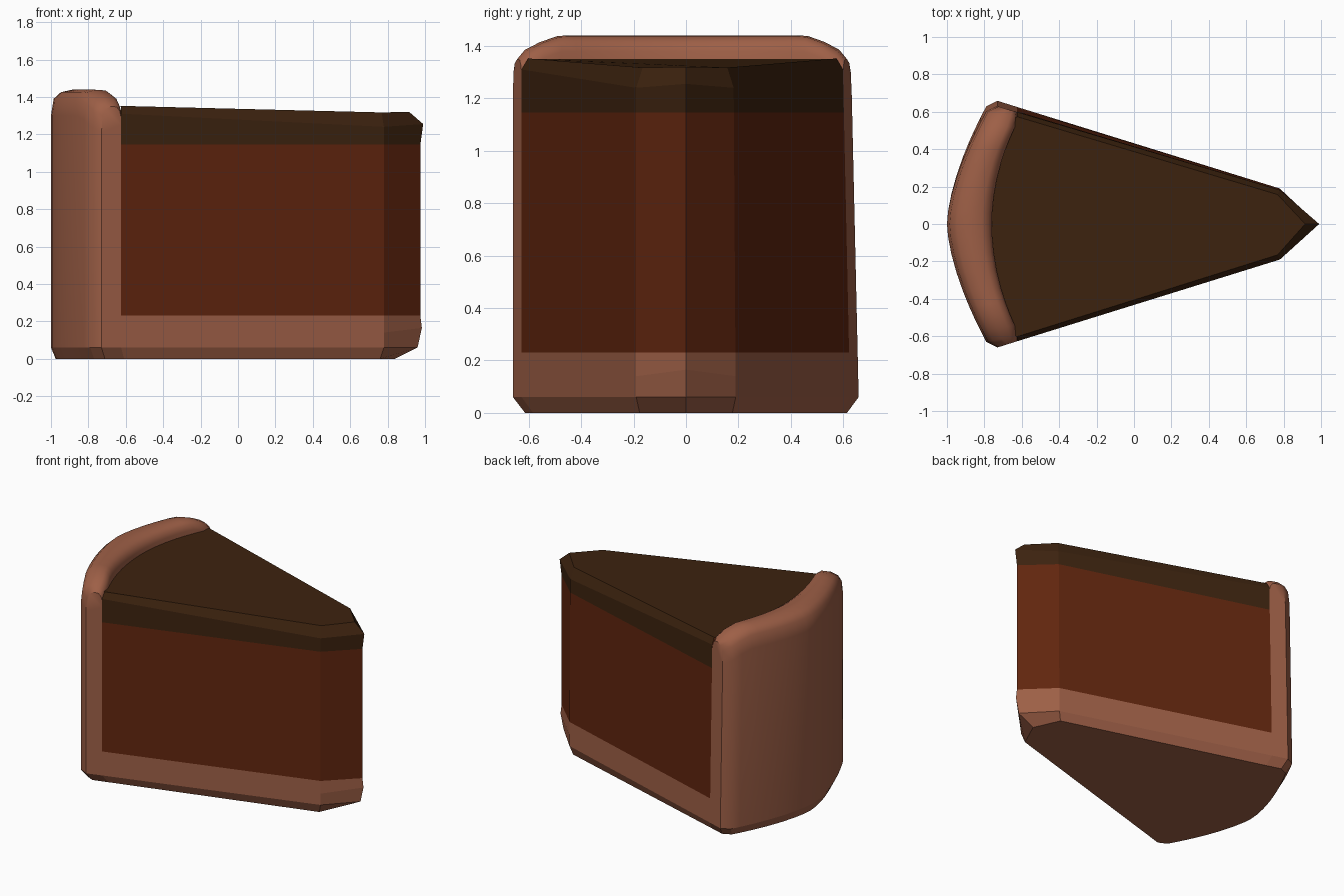
import bpy, bmesh
from mathutils import Vector

if "Cube" in bpy.data.objects:
    bpy.data.objects.remove(bpy.data.objects["Cube"])


def material(name, rgb):
    m = bpy.data.materials.new(name)
    m.diffuse_color = (*rgb, 1)
    m.use_nodes = True
    m.node_tree.nodes["Principled BSDF"].inputs["Base Color"].default_value = m.diffuse_color
    return m


CRUST = material("crust_brown", (0.34, 0.115, 0.062))
FILLING = material("filling_red_brown", (0.118, 0.0185, 0.0045))
TOPPING = material("topping_dark_brown", (0.046, 0.0165, 0.0047))


def lean(p):
    # the cut on the +y side leans slightly inwards towards the top
    x, y, z = p
    return (x, y * (1 - 0.045 * z / 1.3) if y > 0 else y, z)


def loft(name, rows, mat, closed=False, caps=(), skip_last=False, smooth=False):
    """Bridge equal-length rows of points; caps lists extra end polygons."""
    bm = bmesh.new()
    grid = [[bm.verts.new(lean(p)) for p in row] for row in rows]
    n = len(rows[0])
    count = n if closed else n - 1
    if skip_last:
        count -= 1
    for a, b in zip(grid, grid[1:]):
        for i in range(count):
            j = (i + 1) % n
            bm.faces.new((a[i], a[j], b[j], b[i]))
    for row, extra in caps:
        bm.faces.new(grid[row] + [bm.verts.new(lean(p)) for p in extra])
    bmesh.ops.recalc_face_normals(bm, faces=bm.faces)
    centre = Vector((-0.1, 0, 0.7))
    if sum(f.normal.dot(f.calc_center_median() - centre) * f.calc_area() for f in bm.faces) < 0:
        bmesh.ops.reverse_faces(bm, faces=bm.faces)
    me = bpy.data.meshes.new(name)
    bm.to_mesh(me)
    bm.free()
    me.materials.append(mat)
    ob = bpy.data.objects.new(name, me)
    bpy.context.collection.objects.link(ob)
    if smooth:
        bpy.ops.object.select_all(action='DESELECT')
        ob.select_set(True)
        bpy.context.view_layer.objects.active = ob
        bpy.ops.object.shade_smooth_by_angle(angle=0.7)
    return ob


def wedge(z, tip, inset=0.0, z_back=None, z_tip=None):
    """Open outline of the slice: back corner, shoulder, tip and mirror."""
    zb = z if z_back is None else z_back
    zt = z if z_tip is None else z_tip
    return [(-0.625, -0.627 + inset, zb), (0.78 - inset / 2, -0.19 + inset, z), (tip, 0, zt),
            (0.78 - inset / 2, 0.19 - inset, z), (-0.625, 0.627 - inset, zb)]


def outer(y):
    if abs(y) > 0.64:
        return Vector((-0.73, y))
    return Vector((-1 + 0.44 * abs(y) ** 1.6, y))


def inner(y):
    yi = y * 0.95
    return Vector((min(-0.625, -0.76 + 0.15 * (yi / 0.6) ** 2), yi))


# stations along the crust arc: y and ridge height
half = [(0.07, 1.44), (0.16, 1.44), (0.26, 1.44), (0.36, 1.44), (0.44, 1.44),
        (0.50, 1.438), (0.57, 1.415), (0.63, 1.385), (0.66, 1.35)]
stations = [(-y, h) for y, h in reversed(half)] + [(0, 1.44)] + half


def crust_section(y, h):
    o, i = outer(y), inner(y)
    prof = [(0, 0.06), (0, h - 0.14), (0.06, h - 0.05), (0.22, h - 0.015), (0.5, h),
            (0.78, h - 0.004), (0.93, h - 0.025), (1, h - 0.06), (1, 1.25), (1, 0.06)]
    return [(*o.lerp(i, f), z) for f, z in prof]


# Raised outer crust
loft("crust_wall", [crust_section(y, h) for y, h in stations], CRUST,
     caps=[(0, []), (-1, [])], skip_last=True, smooth=True)

# Underside with a bevelled rim
rim = [(*outer(y), 0.06) for y, h in reversed(stations)] + wedge(0.06, 0.96)
floor = []
for x, y, z in rim:
    s = 0.84 / 0.96 if x > 0.9 else 0.975
    floor.append((x * s, y * 0.93, 0.0))
loft("crust_underside", [floor, rim], CRUST, closed=True, caps=[(0, [])])

# Crust layer, filling and topping along the cut sides
loft("crust_base", [wedge(0.06, 0.96), wedge(0.14, 0.983, z_back=0.15, z_tip=0.165),
                    wedge(0.23, 0.975)], CRUST)
loft("filling", [wedge(0.23, 0.975), wedge(1.145, 0.975)], FILLING)
back_edge = [(*(inner(y) + Vector((-0.01, 0))), 1.35) for y, h in reversed(stations[1:-1])]
loft("topping", [wedge(1.145, 0.975), wedge(1.24, 0.99, z_back=1.31, z_tip=1.255),
                 wedge(1.317, 0.915, 0.025, z_back=1.352, z_tip=1.32)],
     TOPPING, caps=[(2, back_edge)])
